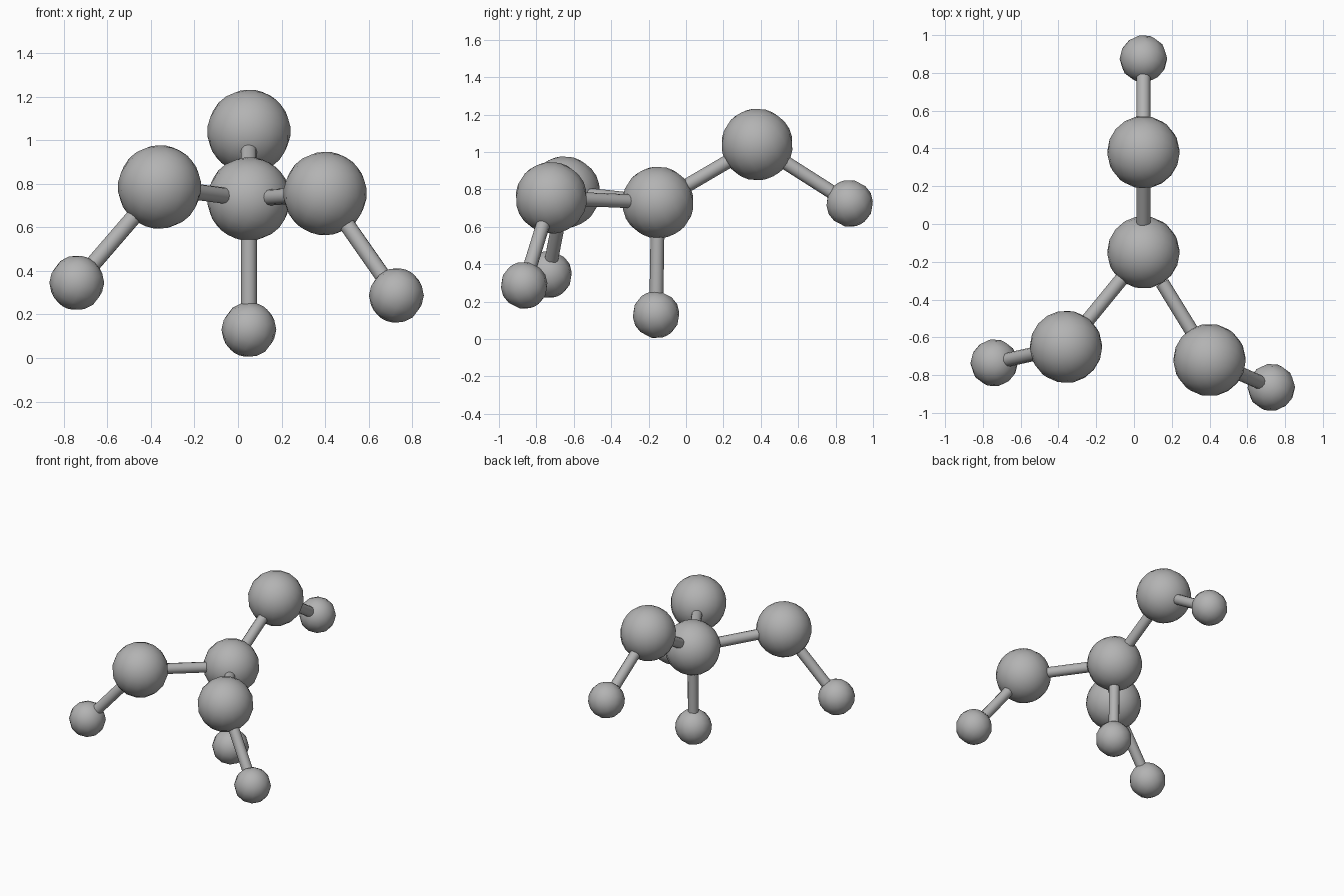
import bpy
from math import radians
from mathutils import Vector

cube = bpy.data.objects.get("Cube")
if cube:
    bpy.data.objects.remove(cube, do_unlink=True)

grey = bpy.data.materials.new("plain grey")
grey.use_nodes = True
COLOUR = (0.45, 0.45, 0.45, 1)
grey.diffuse_color = COLOUR
grey.node_tree.nodes["Principled BSDF"].inputs["Base Color"].default_value = COLOUR

BIG, SMALL, ROD = 0.192, 0.126, 0.037


def finish(name, angle):
    ob = bpy.context.object
    ob.name = name
    ob.data.materials.append(grey)
    bpy.ops.object.shade_smooth_by_angle(angle=radians(angle))


def ball(name, centre, radius, segments, rings):
    bpy.ops.mesh.primitive_uv_sphere_add(
        segments=segments, ring_count=rings, radius=radius,
        location=centre, rotation=(0.5, 0.35, 0.2))
    finish(name, 80)


def rod(name, a, b, gap_a, gap_b):
    # Rod spanning two ball centres, trimmed near each ball's surface
    a, b = Vector(a), Vector(b)
    along = (b - a).normalized()
    start, end = a + along * gap_a, b - along * gap_b
    bpy.ops.mesh.primitive_cylinder_add(
        vertices=12, radius=ROD, depth=(end - start).length,
        location=(start + end) / 2,
        rotation=along.to_track_quat('Z', 'Y').to_euler())
    finish(name, 50)


# Central ball with its hanging small ball
hub = (0.05, -0.15, 0.73)
hub_tip = (0.05, -0.16, 0.13)
ball("centre_ball", hub, BIG, 16, 12)
ball("lower_small_ball", hub_tip, SMALL, 12, 8)
rod("lower_rod", hub, hub_tip, 0.16, 0.1)

# Three arms: a large ball, then a small ball at the tip
arms = {
    "back": ((0.05, 0.38, 1.04), (0.05, 0.875, 0.725), 0.16),
    "right": ((-0.36, -0.65, 0.785), (-0.74, -0.735, 0.345), 0.16),
    "left": ((0.40, -0.72, 0.755), (0.727, -0.865, 0.287), 0.19),
}
for side, (middle, tip, gap) in arms.items():
    ball(side + "_large_ball", middle, BIG, 16, 12)
    ball(side + "_small_ball", tip, SMALL, 12, 8)
    rod(side + "_inner_rod", hub, middle, gap, 0.16)
    rod(side + "_outer_rod", middle, tip, 0.16, 0.1)
